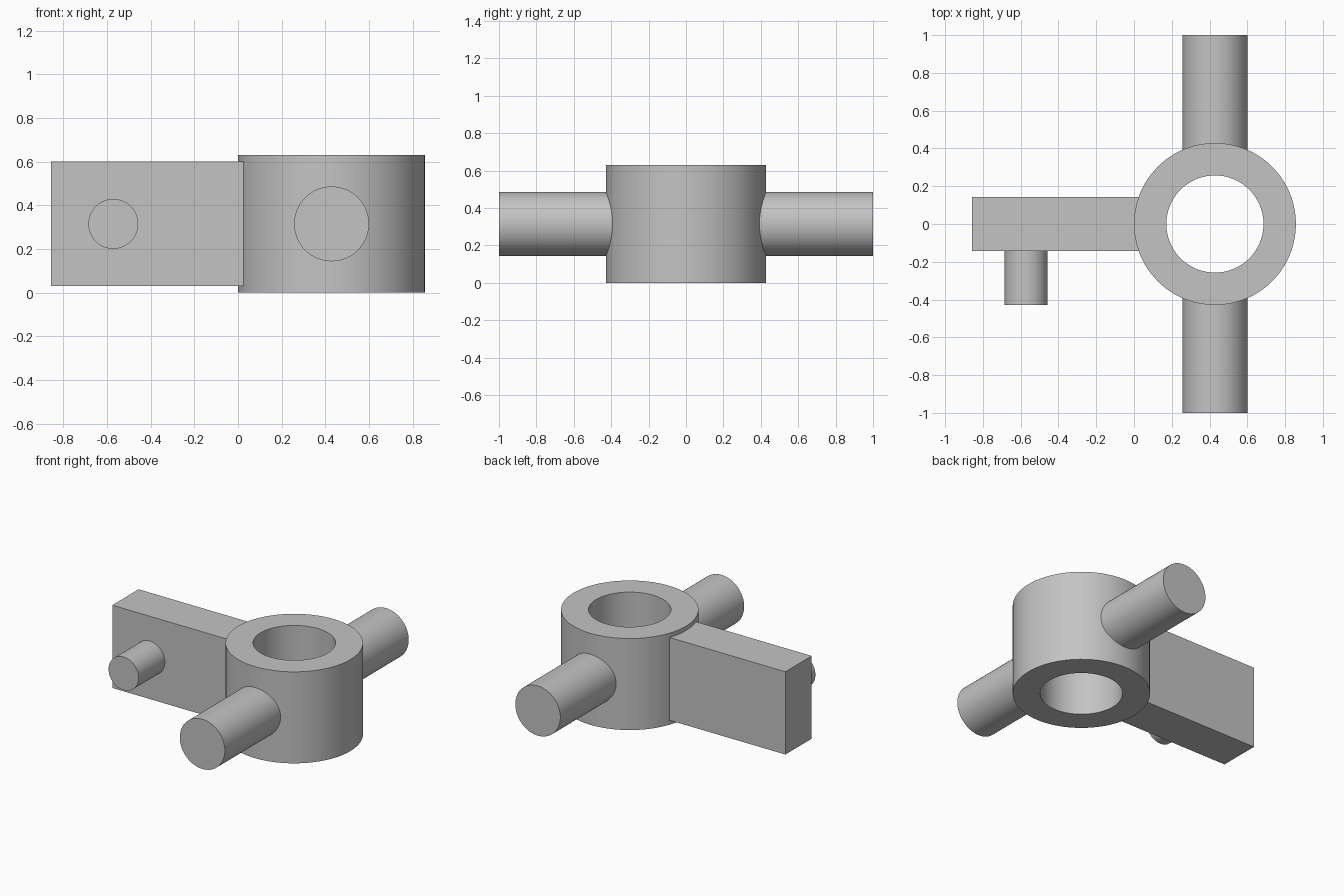
import bpy
import bmesh
from math import radians
from mathutils import Matrix, Vector

cube = bpy.data.objects.get("Cube")
if cube:
    bpy.data.objects.remove(cube)

UNIT = 1 / 7
HUB_X = 3 * UNIT
HUB_HEIGHT = 0.63
MID_Z = HUB_HEIGHT / 2
SIDES = 96

grey = bpy.data.materials.new("plain grey")
grey.use_nodes = True
colour = (0.55, 0.55, 0.55, 1)
grey.diffuse_color = colour
grey.node_tree.nodes["Principled BSDF"].inputs["Base Color"].default_value = colour


def finish(name, bm, smooth=True):
    bmesh.ops.recalc_face_normals(bm, faces=bm.faces)
    mesh = bpy.data.meshes.new(name)
    bm.to_mesh(mesh)
    bm.free()
    mesh.materials.append(grey)
    obj = bpy.data.objects.new(name, mesh)
    bpy.context.collection.objects.link(obj)
    if smooth:
        bpy.ops.object.select_all(action="DESELECT")
        obj.select_set(True)
        bpy.context.view_layer.objects.active = obj
        bpy.ops.object.shade_smooth_by_angle(angle=radians(30))
    return obj


def pin(name, x, radius, y_start, y_end):
    """Round pin lying along y."""
    bm = bmesh.new()
    place = Matrix.Translation((x, (y_start + y_end) / 2, MID_Z))
    bmesh.ops.create_cone(bm, cap_ends=True, segments=SIDES, radius1=radius,
                          radius2=radius, depth=abs(y_end - y_start),
                          matrix=place @ Matrix.Rotation(radians(90), 4, "X"))
    return finish(name, bm)


# Hub: a rectangular wall section spun into a ring
bm = bmesh.new()
outer, inner = 3 * UNIT, 1.8 * UNIT
section = [(inner, 0), (outer, 0), (outer, HUB_HEIGHT), (inner, HUB_HEIGHT)]
verts = [bm.verts.new((HUB_X + r, 0, z)) for r, z in section]
edges = [bm.edges.new((verts[i], verts[i - 1])) for i in range(len(verts))]
bmesh.ops.spin(bm, geom=verts + edges, cent=(HUB_X, 0, 0), axis=(0, 0, 1),
               angle=radians(360), steps=SIDES, use_merge=True)
bmesh.ops.remove_doubles(bm, verts=bm.verts, dist=0.0001)
finish("hub_ring", bm)

# Arm: flat bar whose end is buried in the hub wall
bm = bmesh.new()
low, high = Vector((-6 * UNIT, -UNIT, 0.03)), Vector((0.08, UNIT, 0.60))
bmesh.ops.create_cube(bm, size=1, matrix=Matrix.Translation((low + high) / 2)
                      @ Matrix.Diagonal((high - low).to_4d()))
finish("side_arm", bm, smooth=False)

# Trunnion pins on both sides of the hub
for name, side in (("front_trunnion", -1), ("back_trunnion", 1)):
    pin(name, HUB_X, 1.2 * UNIT, side * 0.35, side)

# Small crank pin on the front of the arm
pin("arm_pin", -4 * UNIT, 0.8 * UNIT, -UNIT + 0.02, -3 * UNIT)
